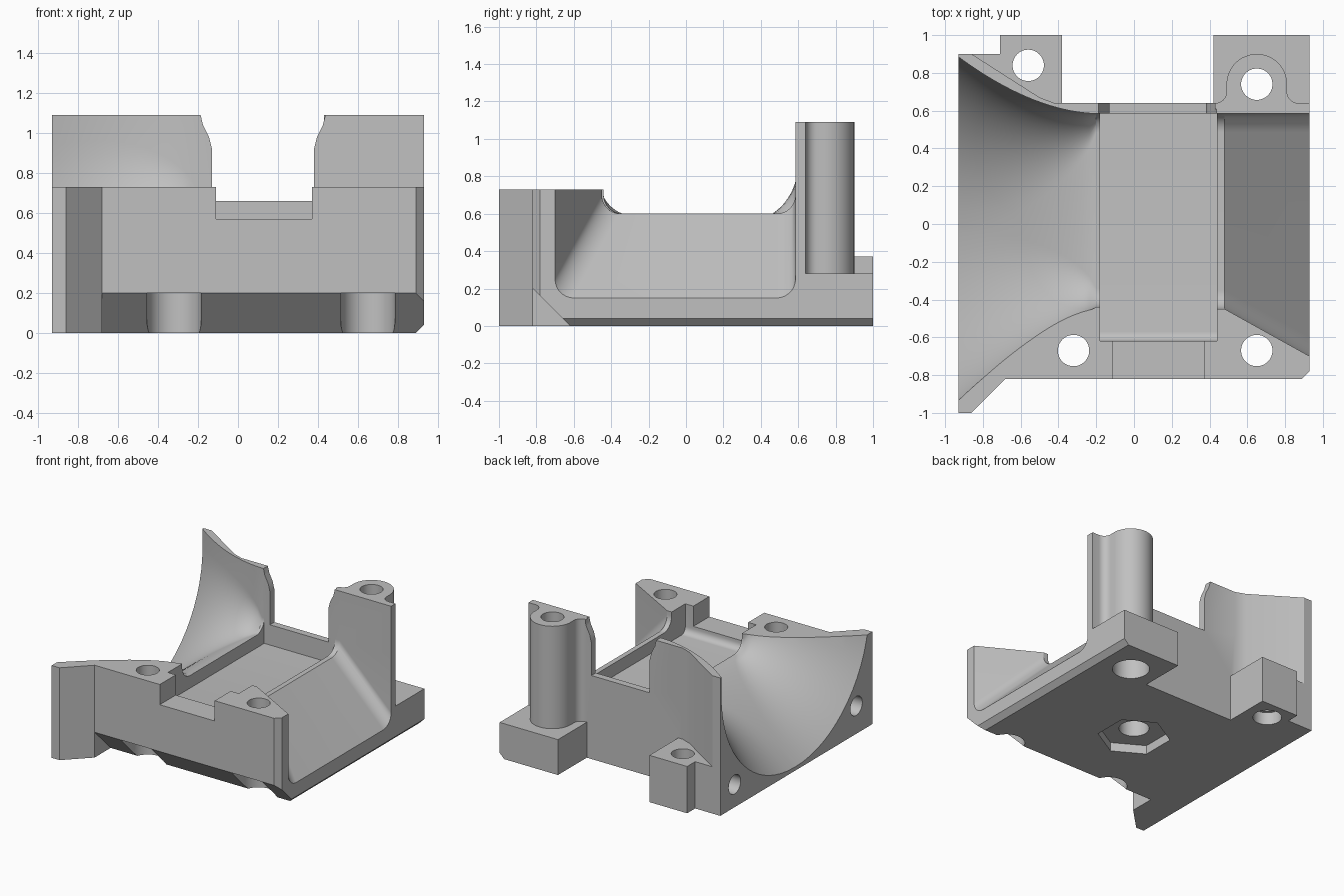
import bpy, bmesh
from math import sin, cos, radians

cube = bpy.data.objects.get("Cube")
if cube:
    bpy.data.objects.remove(cube, do_unlink=True)

gray = bpy.data.materials.new("light_gray")
gray.use_nodes = True
color = (0.53, 0.53, 0.53, 1)
gray.diffuse_color = color
gray.node_tree.nodes["Principled BSDF"].inputs["Base Color"].default_value = color


def skin(name, rings):
    """Closed solid through matching rings of points."""
    bm = bmesh.new()
    loops = [[bm.verts.new(p) for p in ring] for ring in rings]
    n = len(loops[0])
    for a, b in zip(loops, loops[1:]):
        for i in range(n):
            j = (i + 1) % n
            bm.faces.new((a[i], a[j], b[j], b[i]))
    bm.faces.new(loops[0][::-1])
    bm.faces.new(loops[-1])
    bmesh.ops.recalc_face_normals(bm, faces=bm.faces)
    mesh = bpy.data.meshes.new(name)
    bm.to_mesh(mesh)
    bm.free()
    mesh.materials.append(gray)
    obj = bpy.data.objects.new(name, mesh)
    bpy.context.collection.objects.link(obj)
    return obj


def prism(name, outline, lo, hi, axis="z"):
    """Outline extruded along an axis."""
    place = {"x": lambda u, v, w: (w, u, v),
             "y": lambda u, v, w: (u, w, v),
             "z": lambda u, v, w: (u, v, w)}[axis]
    return skin(name, [[place(u, v, w) for u, v in outline] for w in (lo, hi)])


def rect(x0, x1, y0, y1):
    return [(x0, y0), (x1, y0), (x1, y1), (x0, y1)]


def arc(cx, cy, r, start, end, steps):
    return [(cx + r * cos(radians(start + (end - start) * i / steps)),
             cy + r * sin(radians(start + (end - start) * i / steps)))
            for i in range(steps + 1)]


def disc(cx, cy, r, sides=48, turn=0):
    return arc(cx, cy, r, turn, turn + 360, sides)[:-1]


def combine(target, tool, operation):
    mod = target.modifiers.new(tool.name, "BOOLEAN")
    mod.operation = operation
    mod.solver = "EXACT"
    mod.object = tool
    bpy.context.view_layer.objects.active = target
    bpy.ops.object.modifier_apply(modifier=mod.name)
    bpy.data.objects.remove(tool, do_unlink=True)


def add(tool):
    combine(body, tool, "UNION")


def cut(tool):
    combine(body, tool, "DIFFERENCE")


# Main block with the splayed front corner, and the tall back half
back_edge = [(0.93, 0.64), (-0.42, 0.64), (-0.5, 0.67), (-0.86, 0.9), (-0.93, 0.9)]
body = prism("cradle_body", [(-0.93, -1), (-0.86, -1), (-0.68, -0.82), (0.89, -0.82),
                             (0.93, -0.78)] + back_edge, 0, 0.73)
add(prism("back_wall", [(-0.93, 0), (0.93, 0)] + back_edge, 0, 1.09))


# Channel: bell-shaped mouth, level middle, straight ramp
def section(x, y0, y1, floor, r):
    pts = arc(y0 + r, floor + r, r, 180, 270, 16) + arc(y1 - r, floor + r, r, 270, 360, 16)
    pts += [(y1, 1.95), (y0, 1.95)]
    return [(x, y, z) for y, z in pts]


def bell(s, x):
    return section(x, -0.44 - 0.4 * s - 0.12 * s * s, 0.585 + 0.3 * s ** 1.8,
                   0.6 - 0.57 * s ** 1.3, 0.1 + 0.81 * s ** 0.75)


stations = [bell(1, -0.96)]
steps = 20
for i in range(steps + 1):
    s = 1 - i / steps
    stations.append(bell(s, -0.2 - 0.73 * s))
stations.append(section(0.48, -0.45, 0.585, 0.6, 0.1))
stations.append(section(0.93, -0.7, 0.585, 0.15, 0.1))
stations.append(section(0.96, -0.717, 0.585, 0.12, 0.1))
cut(skin("channel", stations))

# Sunken floor with a rounded front end, and wall notches
pocket = arc(-0.57, 0.55, 0.05, 180, 270, 6) + [(0.585, 0.5), (0.585, 1.2), (-0.62, 1.2)]
cut(prism("floor_pocket", pocket, -0.18, 0.44, "x"))
cut(prism("front_notch", rect(-0.11, 0.37, -0.9, -0.6), 0.57, 1.2))
half = [(0.255, 0.66), (0.255, 0.92), (0.27, 0.98), (0.3, 1.04), (0.312, 1.09), (0.312, 1.2)]
notch = [(0.125 + x, z) for x, z in half] + [(0.125 - x, z) for x, z in reversed(half)]
cut(prism("back_notch", notch, 0.5, 0.75, "y"))

# Back mounting blocks and the screw post
add(prism("left_block", [(-0.93, 0.88), (-0.85, 0.82), (-0.5, 0.6), (-0.38, 0.6), (-0.38, 1),
                         (-0.71, 1), (-0.71, 0.9), (-0.93, 0.9)], 0, 0.37))
add(prism("right_block", rect(0.42, 0.93, 0.6, 1), 0, 0.28))
post = [(0.43, 0.61), (0.87, 0.61)]
post += arc(0.87, 0.7, 0.06, 270, 180, 8)
post += arc(0.65, 0.74, 0.16, 0, 180, 32)
post += arc(0.43, 0.7, 0.06, 0, -90, 8)
add(prism("screw_post", post, 0.1, 1.09))

# Bottom chamfers
cut(prism("front_chamfer", [(-0.61, -0.01), (-1.1, -0.01), (-1.1, 0.48)], -0.68, 1.1, "x"))
cut(prism("side_chamfer", [(0.88, -0.01), (1, -0.01), (1, 0.11)], -1.1, 1.1, "y"))

# Vertical screw holes, each with a wider bore underneath
for x, y, bore, depth in ((-0.56, 0.84, 0.105, 0.1), (0.65, 0.74, 0.135, 0.2)):
    cut(prism("screw_hole", disc(x, y, 0.083), -0.1, 1.3))
    cut(prism("screw_bore", disc(x, y, bore), -0.1, depth))

# Front screw holes, whose bores open through the chamfer
for x in (-0.32, 0.65):
    cut(prism("front_hole", disc(x, -0.67, 0.083), -0.1, 1.3))
    slot = arc(x, -0.67, 0.135, 0, 180, 24) + [(x - 0.135, -0.9), (x + 0.135, -0.9)]
    cut(prism("front_bore", slot, -0.1, 0.2))

# Holes in the mouth end face
for y, z, end in ((0.72, 0.18, -0.75), (-0.8, 0.22, -0.82)):
    cut(prism("end_hole", disc(y, z, 0.075, 32), -1, end, "x"))

# Nut recess underneath
cut(prism("nut_recess", disc(0, 0, 0.265, 6, 30), -0.1, 0.07))
cut(prism("nut_hole", disc(0, 0, 0.11, 32), -0.1, 0.3))

# Smooth curves, keep edges sharp
bpy.ops.object.select_all(action="DESELECT")
body.select_set(True)
bpy.context.view_layer.objects.active = body
bpy.ops.object.shade_smooth_by_angle(angle=radians(25))
